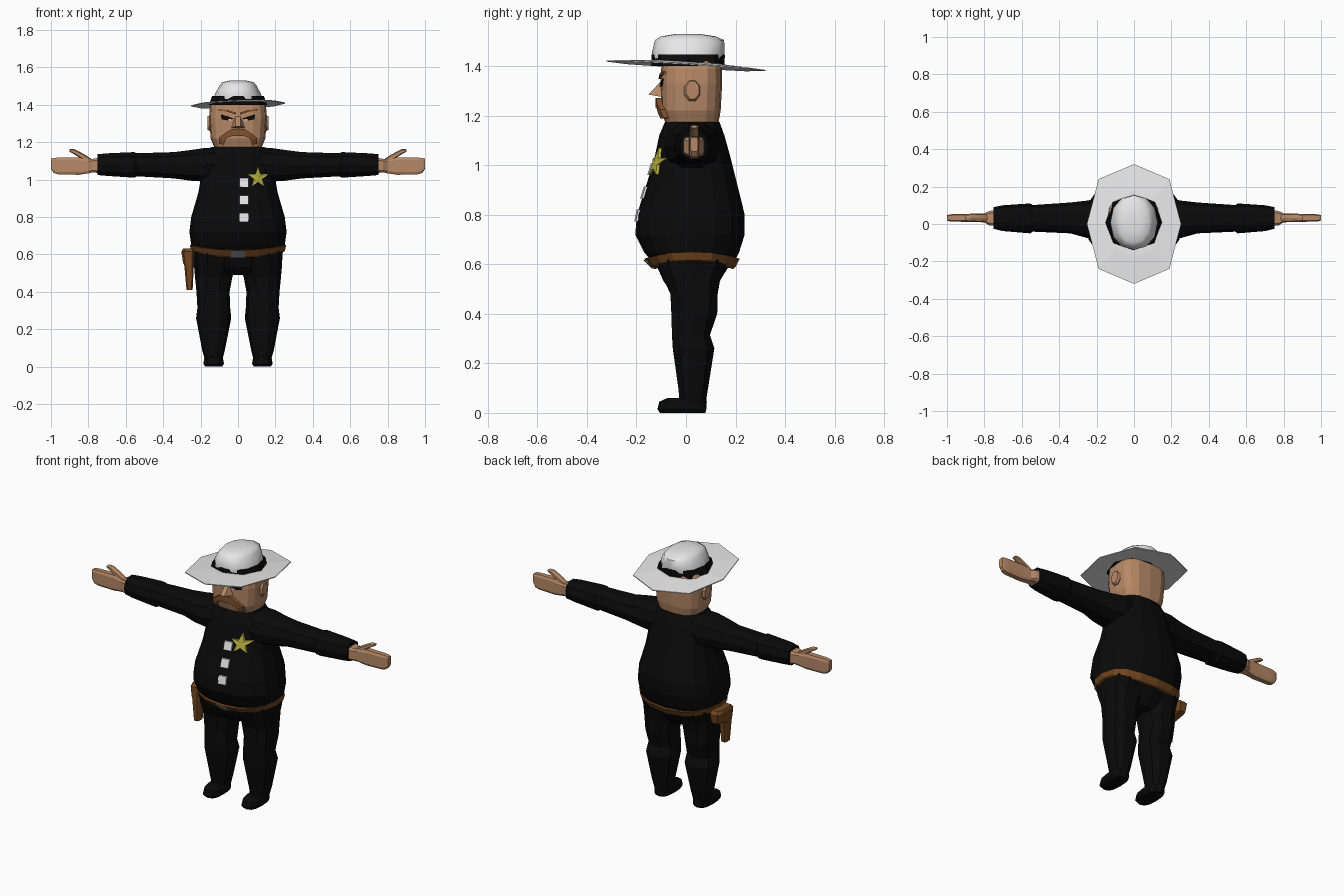
import bpy, bmesh, math
from mathutils import Vector
from mathutils.bvhtree import BVHTree


def material(name, rgb):
    m = bpy.data.materials.new(name)
    m.diffuse_color = (*rgb, 1)
    return m


BLACK = material("black_cloth", (0.003, 0.003, 0.003))
SKIN = material("skin", (0.47, 0.25, 0.135))
WHITE = material("white", (0.82, 0.82, 0.82))
LEATHER = material("brown_leather", (0.17, 0.062, 0.014))
HAIR = material("brown_hair", (0.23, 0.09, 0.03))
GOLD = material("gold", (0.46, 0.42, 0.05))
GREY = material("buckle_grey", (0.25, 0.25, 0.25))


def finish(name, bm, mat, smooth=None):
    bmesh.ops.recalc_face_normals(bm, faces=bm.faces[:])
    me = bpy.data.meshes.new(name)
    bm.to_mesh(me)
    bm.free()
    me.materials.append(mat)
    ob = bpy.data.objects.new(name, me)
    bpy.context.collection.objects.link(ob)
    if smooth:
        bpy.context.view_layer.objects.active = ob
        ob.select_set(True)
        bpy.ops.object.shade_smooth_by_angle(angle=math.radians(smooth))
        ob.select_set(False)
    return ob


def loft(name, mat, rings, axis="z", n=12, power=2.0, side=1, lift=0, turn=0, smooth=None):
    """Skin closed rings (t, a_min, a_max, b_min, b_max); side=-1 mirrors in x."""
    bm = bmesh.new()
    loops = []
    for t, a0, a1, b0, b1 in rings:
        loop = []
        for i in range(n):
            ang = 2 * math.pi * (i + turn) / n
            c, s = math.cos(ang), math.sin(ang)
            u = math.copysign(abs(c) ** (2 / power), c)
            v = math.copysign(abs(s) ** (2 / power), s)
            a = (a0 + a1) / 2 + u * (a1 - a0) / 2
            b = (b0 + b1) / 2 + v * (b1 - b0) / 2
            p = (a, b, t + lift * c * c) if axis == "z" else (t, a, b)
            loop.append(bm.verts.new((p[0] * side, p[1], p[2])))
        loops.append(loop)
    for l, m in zip(loops, loops[1:]):
        for i in range(n):
            j = (i + 1) % n
            bm.faces.new((l[i], l[j], m[j], m[i]))
    bm.faces.new(loops[0])
    bm.faces.new(loops[-1])
    return finish(name, bm, mat, smooth)


def plates(name, mat, polys, target, out=0.006):
    """Thin prisms from (x, z) polygons laid on the front of a target part."""
    me = target.data
    tree = BVHTree.FromPolygons([v.co for v in me.vertices],
                                [p.vertices[:] for p in me.polygons])
    bm = bmesh.new()
    for poly in polys:
        front, back = [], []
        for x, z in poly:
            hit = tree.ray_cast(Vector((x, -2, z)), Vector((0, 1, 0)))[0]
            y = hit.y if hit else -0.1
            front.append(bm.verts.new((x, y - out, z)))
            back.append(bm.verts.new((x, y + 0.01, z)))
        bm.faces.new(front)
        bm.faces.new(back)
        for i in range(len(poly)):
            j = (i + 1) % len(poly)
            bm.faces.new((front[i], front[j], back[j], back[i]))
    return finish(name, bm, mat)


def flip(poly):
    return [(-x, z) for x, z in poly]


def strip(top, bottom):
    return [[top[i], top[i + 1], bottom[i + 1], bottom[i]] for i in range(len(top) - 1)]


# Torso with a round belly
torso = loft("torso", BLACK, [
    (0.59, -0.235, 0.235, -0.12, 0.185), (0.65, -0.25, 0.25, -0.17, 0.215),
    (0.72, -0.26, 0.26, -0.205, 0.237), (0.80, -0.25, 0.25, -0.198, 0.237),
    (0.93, -0.212, 0.212, -0.157, 0.205), (1.03, -0.195, 0.195, -0.127, 0.18),
    (1.12, -0.18, 0.18, -0.108, 0.155), (1.175, -0.14, 0.14, -0.085, 0.135)],
    n=16, power=2.4)
loft("pelvis", BLACK, [
    (0.49, -0.06, 0.06, -0.055, 0.11), (0.53, -0.19, 0.19, -0.09, 0.135),
    (0.62, -0.24, 0.24, -0.13, 0.19)], n=12, power=2.4)

# Belt, buckle and holster
belt = loft("belt", LEATHER, [
    (0.58, -0.235, 0.235, -0.125, 0.19), (0.59, -0.25, 0.25, -0.145, 0.2),
    (0.622, -0.258, 0.258, -0.168, 0.217), (0.624, -0.24, 0.24, -0.15, 0.2)],
    n=16, power=2.3, lift=0.028)
plates("buckle", GREY, [[(-0.037, 0.582), (0.0, 0.582), (0.0, 0.618), (-0.037, 0.618)],
                        [(0.0, 0.582), (0.037, 0.582), (0.037, 0.618), (0.0, 0.618)]], belt, 0.009)
loft("holster", LEATHER, [
    (0.41, -0.276, -0.242, -0.04, 0.015), (0.54, -0.288, -0.235, -0.045, 0.03),
    (0.56, -0.296, -0.235, -0.045, 0.11), (0.615, -0.304, -0.23, -0.045, 0.12),
    (0.632, -0.295, -0.23, -0.03, 0.1)], n=8, power=4, turn=0.5)

for side, tag in ((1, "left"), (-1, "right")):
    # Legs and shoes
    loft(tag + "_leg", BLACK, [
        (0.03, 0.085, 0.175, -0.03, 0.08), (0.09, 0.07, 0.192, -0.032, 0.09),
        (0.26, 0.036, 0.224, -0.057, 0.118), (0.315, 0.042, 0.217, -0.06, 0.1),
        (0.40, 0.045, 0.222, -0.063, 0.13), (0.48, 0.03, 0.23, -0.067, 0.132),
        (0.55, 0.005, 0.236, -0.1, 0.145), (0.62, 0.0, 0.238, -0.125, 0.18)],
        n=10, power=2.4, side=side)
    loft(tag + "_shoe", BLACK, [
        (0.0, 0.085, 0.175, -0.105, 0.078), (0.015, 0.075, 0.185, -0.115, 0.082),
        (0.045, 0.08, 0.18, -0.108, 0.084), (0.06, 0.09, 0.17, -0.075, 0.08)],
        n=12, power=2.8, side=side)
    # Sleeves: upper arm and wider forearm
    loft(tag + "_upper_sleeve", BLACK, [
        (0.06, -0.09, 0.14, 1.0, 1.175), (0.17, -0.09, 0.14, 0.985, 1.174),
        (0.25, -0.075, 0.125, 0.99, 1.162), (0.34, -0.05, 0.115, 1.003, 1.15),
        (0.56, -0.04, 0.1, 1.016, 1.143)], axis="x", n=10, power=2.3, side=side)
    loft(tag + "_forearm_sleeve", BLACK, [
        (0.54, -0.04, 0.1, 1.015, 1.143), (0.555, -0.05, 0.11, 1.007, 1.15),
        (0.70, -0.038, 0.1, 1.017, 1.143), (0.752, -0.025, 0.09, 1.022, 1.138)],
        axis="x", n=10, power=2.3, side=side)
    # Hands: wrist, palm with fingers, thumb
    loft(tag + "_hand", SKIN, [
        (0.74, -0.012, 0.077, 1.032, 1.118), (0.775, -0.008, 0.07, 1.038, 1.112),
        (0.80, 0.008, 0.058, 1.032, 1.11), (0.85, 0.01, 0.056, 1.024, 1.12),
        (0.96, 0.012, 0.054, 1.026, 1.119), (0.985, 0.014, 0.052, 1.034, 1.117),
        (1.0, 0.018, 0.048, 1.055, 1.113)], axis="x", n=8, power=5, side=side, turn=0.5)
    loft(tag + "_thumb", SKIN, [
        (0.775, 0.016, 0.05, 1.085, 1.105), (0.82, 0.012, 0.054, 1.1, 1.134),
        (0.875, 0.014, 0.052, 1.135, 1.163), (0.902, 0.018, 0.048, 1.15, 1.162)],
        axis="x", n=6, power=3, side=side, turn=0.5)
    # Ears
    loft(tag + "_ear", SKIN, [
        (0.12, 0.0, 0.05, 1.26, 1.34), (0.152, -0.01, 0.06, 1.255, 1.345),
        (0.164, -0.002, 0.055, 1.265, 1.342)], axis="x", n=8, side=side, turn=0.5)

# Head
head = loft("head", SKIN, [
    (1.155, -0.105, 0.105, -0.06, 0.12), (1.175, -0.128, 0.128, -0.085, 0.132),
    (1.22, -0.146, 0.146, -0.1, 0.14), (1.33, -0.155, 0.155, -0.103, 0.146),
    (1.39, -0.15, 0.15, -0.1, 0.145), (1.42, -0.13, 0.13, -0.09, 0.135)],
    n=16, power=3)

# Nose: a wedge with its tip low
bm = bmesh.new()
v = [bm.verts.new(p) for p in ((-0.038, -0.095, 1.275), (0.038, -0.095, 1.275),
                               (0.012, -0.095, 1.345), (-0.012, -0.095, 1.345),
                               (0.014, -0.152, 1.285), (-0.014, -0.152, 1.285))]
for f in ((0, 1, 4, 5), (1, 2, 4), (2, 3, 5, 4), (3, 0, 5), (0, 3, 2, 1)):
    bm.faces.new([v[i] for i in f])
finish("nose", bm, SKIN)

# Moustache, eyes and brows
half = strip([(0, 1.272), (0.035, 1.27), (0.07, 1.248), (0.1, 1.225), (0.102, 1.19)],
             [(0, 1.232), (0.035, 1.232), (0.062, 1.222), (0.07, 1.205), (0.075, 1.188)])
plates("moustache", HAIR, half + [flip(p) for p in half], head, 0.022)
eye = [(0.022, 1.326), (0.055, 1.338), (0.092, 1.349), (0.088, 1.322), (0.055, 1.316)]
glint = [(0.032, 1.321), (0.05, 1.325), (0.05, 1.317), (0.036, 1.315)]
brow = strip([(0.01, 1.357), (0.055, 1.372), (0.105, 1.378)],
             [(0.01, 1.347), (0.055, 1.362), (0.105, 1.369)])
plates("eyes", BLACK, [eye, flip(eye)], head, 0.004)
plates("eye_whites", WHITE, [glint, flip(glint)], head, 0.006)
plates("brows", HAIR, brow + [flip(p) for p in brow], head, 0.009)

# Shirt buttons
plates("buttons", WHITE, [[(0.008, z - 0.024), (0.057, z - 0.024), (0.057, z + 0.024),
                           (0.008, z + 0.024)] for z in (0.797, 0.89, 0.985)], torso, 0.009)

# Star badge made of ten triangles
pts = []
for i in range(10):
    r, a = (0.06 if i % 2 == 0 else 0.024), math.pi / 2 + i * math.pi / 5
    pts.append((0.107 + r * math.cos(a), 1.01 + r * math.sin(a)))
plates("star_badge", GOLD, [[(0.107, 1.01), pts[i], pts[(i + 1) % 10]] for i in range(10)],
       torso, 0.012)

# Hat: tilted eight-sided brim, band and crown
bm = bmesh.new()
rows = []
for r, dz in ((1.0, 0.0), (0.55, 0.01)):
    for under in (0, 0.005):
        row = []
        for i in range(8):
            c, s = math.cos(i * math.pi / 4), math.sin(i * math.pi / 4)
            k = 1 if i % 2 == 0 else 1.06
            x, y = 0.252 * c * r * k, 0.32 * s * r * k
            row.append(bm.verts.new((x, y, 1.404 + dz - 0.06 * y + 0.03 * x - under)))
        rows.append(row)
for a, b in ((0, 2), (1, 3), (0, 1)):
    for i in range(8):
        j = (i + 1) % 8
        bm.faces.new((rows[a][i], rows[a][j], rows[b][j], rows[b][i]))
bm.faces.new(rows[2])
bm.faces.new(rows[3])
finish("hat_brim", bm, WHITE)
loft("hat_band", BLACK, [
    (1.40, -0.155, 0.155, -0.14, 0.155), (1.447, -0.138, 0.138, -0.14, 0.157)], n=8, power=2.3)
loft("hat_crown", WHITE, [
    (1.43, -0.128, 0.128, -0.135, 0.15), (1.455, -0.124, 0.124, -0.138, 0.156),
    (1.505, -0.098, 0.098, -0.125, 0.154), (1.52, -0.085, 0.085, -0.1, 0.12),
    (1.529, -0.045, 0.045, -0.045, 0.06)], n=12, power=2.2, smooth=50)
